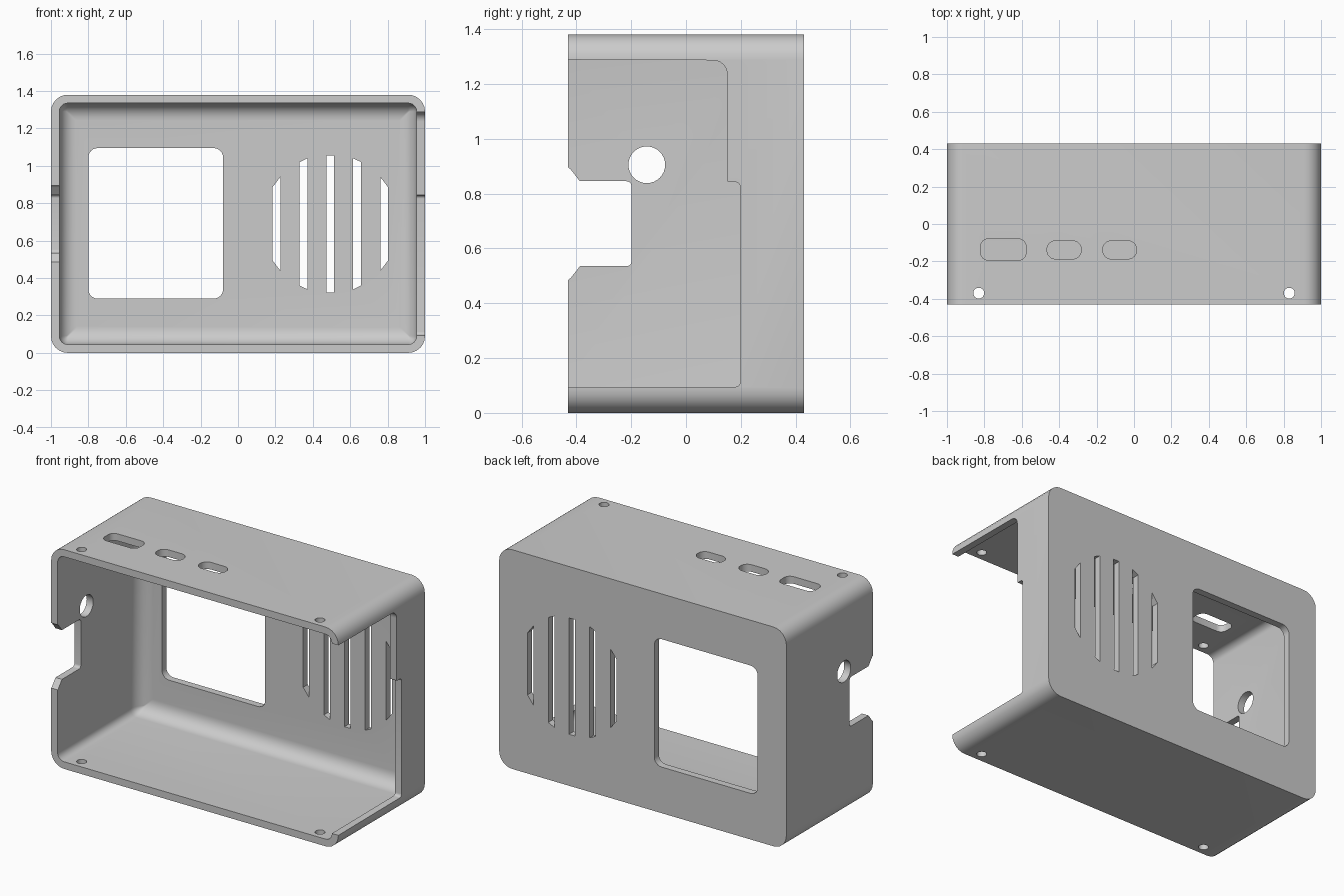
import bpy, bmesh
from math import pi, sin, cos, radians
from mathutils import Vector

if "Cube" in bpy.data.objects:
    bpy.data.objects.remove(bpy.data.objects["Cube"], do_unlink=True)

HALF_X, HALF_Y, HEIGHT, WALL = 1.0, 0.43, 1.38, 0.045
MID_Z = HEIGHT / 2

grey = bpy.data.materials.new("light_grey_plastic")
grey.use_nodes = True
grey.diffuse_color = (0.6, 0.6, 0.6, 1)
grey.node_tree.nodes["Principled BSDF"].inputs["Base Color"].default_value = (0.6, 0.6, 0.6, 1)


def rounded(points, steps=6):
    """Outline from (u, v, radius) corners, each rounded by its radius."""
    out = []
    for i, (u, v, r) in enumerate(points):
        p = Vector((u, v))
        if r == 0:
            out.append(p)
            continue
        a = (Vector(points[i - 1][:2]) - p).normalized()
        b = (Vector(points[(i + 1) % len(points)][:2]) - p).normalized()
        half = a.angle(b) / 2
        centre = p + (a + b).normalized() * r / sin(half)
        start = p + a * r / (sin(half) / cos(half)) - centre
        end = p + b * r / (sin(half) / cos(half)) - centre
        sweep = start.angle_signed(end)
        for k in range(steps + 1):
            t = -sweep * k / steps
            out.append(centre + Vector((start.x * cos(t) - start.y * sin(t),
                                        start.x * sin(t) + start.y * cos(t))))
    return out


def rect(u0, u1, v0, v1, r):
    return rounded([(u0, v0, r), (u1, v0, r), (u1, v1, r), (u0, v1, r)])


def circle(u, v, r, n=32):
    return [Vector((u + r * cos(2 * pi * k / n), v + r * sin(2 * pi * k / n))) for k in range(n)]


def loft(name, sections, axis):
    """Closed solid through (depth, outline) sections along an axis."""
    place = {"x": lambda d, p: (d, p.x, p.y),
             "y": lambda d, p: (p.x, d, p.y),
             "z": lambda d, p: (p.x, p.y, d)}[axis]
    bm = bmesh.new()
    rings = [[bm.verts.new(place(d, p)) for p in outline] for d, outline in sections]
    n = len(rings[0])
    for a, b in zip(rings, rings[1:]):
        for i in range(n):
            j = (i + 1) % n
            bm.faces.new((a[i], a[j], b[j], b[i]))
    bm.faces.new(rings[0])
    bm.faces.new(rings[-1])
    bmesh.ops.recalc_face_normals(bm, faces=bm.faces)
    mesh = bpy.data.meshes.new(name)
    bm.to_mesh(mesh)
    bm.free()
    obj = bpy.data.objects.new(name, mesh)
    bpy.context.collection.objects.link(obj)
    mesh.materials.append(grey)
    return obj


def prism(name, outline, d0, d1, axis):
    return loft(name, [(d0, outline), (d1, outline)], axis)


def inner_outline(inset):
    w = WALL + inset
    return rect(-HALF_X + w, HALF_X - w, w, HEIGHT - w, max(0.045 - inset, 0.006))


# Outer shell
case = prism("enclosure_case", rect(-HALF_X, HALF_X, 0, HEIGHT, 0.09), -HALF_Y, HALF_Y, "y")

# Cavity with a filleted floor, open to the front
FILLET = 0.09
floor_y = HALF_Y - WALL
sections = [(-0.6, inner_outline(0))]
for k in range(9):
    t = pi / 2 * k / 8
    sections.append((floor_y - FILLET + FILLET * sin(t), inner_outline(FILLET * (1 - cos(t)))))
cutters = [loft("cavity_cutter", sections, "y")]

# Screen window
cutters.append(prism("window_cutter", rect(-0.8, -0.08, 0.29, 1.095, 0.05), 0.2, 0.6, "y"))

# Speaker slots, trimmed to a round pattern
for x, left, right in ((0.205, 0.195, 0.25), (0.35, 0.33, 0.35), (0.493, 0.366, 0.366),
                       (0.637, 0.35, 0.33), (0.782, 0.25, 0.195)):
    slot = [Vector((x - 0.021, MID_Z - left)), Vector((x + 0.021, MID_Z - right)),
            Vector((x + 0.021, MID_Z + right)), Vector((x - 0.021, MID_Z + left))]
    cutters.append(prism("speaker_slot_cutter", slot, 0.2, 0.6, "y"))

# Port openings in the top
for x0, x1, r in ((-0.82, -0.577, 0.04), (-0.465, -0.282, 0.046), (-0.167, 0.014, 0.046)):
    y0, y1 = (-0.193, -0.08) if r == 0.04 else (-0.187, -0.09)
    cutters.append(prism("port_cutter", rect(x0, x1, y0, y1, r), 1.2, 1.5, "z"))

# Screw holes through top and bottom
for x in (-0.83, 0.83):
    cutters.append(prism("screw_hole_cutter", circle(x, -0.37, 0.029, 24), -0.2, 1.6, "z"))

# Notch and round hole in the right wall
notch = rounded([(-0.6, 0.48, 0), (-0.43, 0.48, 0.04), (-0.387, 0.535, 0), (-0.199, 0.535, 0.018),
                 (-0.199, 0.845, 0.018), (-0.387, 0.845, 0), (-0.43, 0.9, 0.04), (-0.6, 0.9, 0)])
cutters.append(prism("notch_cutter", notch, -1.2, -0.8, "x"))
cutters.append(prism("side_hole_cutter", circle(-0.143, 0.905, 0.067), -1.2, -0.8, "x"))

# Large stepped opening in the left wall
opening = rounded([(-0.6, 0.092, 0), (0.198, 0.095, 0.018), (0.198, 0.842, 0.018),
                   (0.15, 0.842, 0.006), (0.15, 1.286, 0.05), (-0.6, 1.289, 0)])
cutters.append(prism("side_opening_cutter", opening, 0.8, 1.2, "x"))

# Cut everything out of the shell
bpy.ops.object.select_all(action="DESELECT")
bpy.context.view_layer.objects.active = case
case.select_set(True)
for cutter in cutters:
    cutter.hide_render = True
    mod = case.modifiers.new("cut", "BOOLEAN")
    mod.operation, mod.solver, mod.object = "DIFFERENCE", "EXACT", cutter
    bpy.ops.object.modifier_apply(modifier=mod.name)
    bpy.data.objects.remove(cutter, do_unlink=True)

bpy.ops.object.shade_smooth_by_angle(angle=radians(30))
